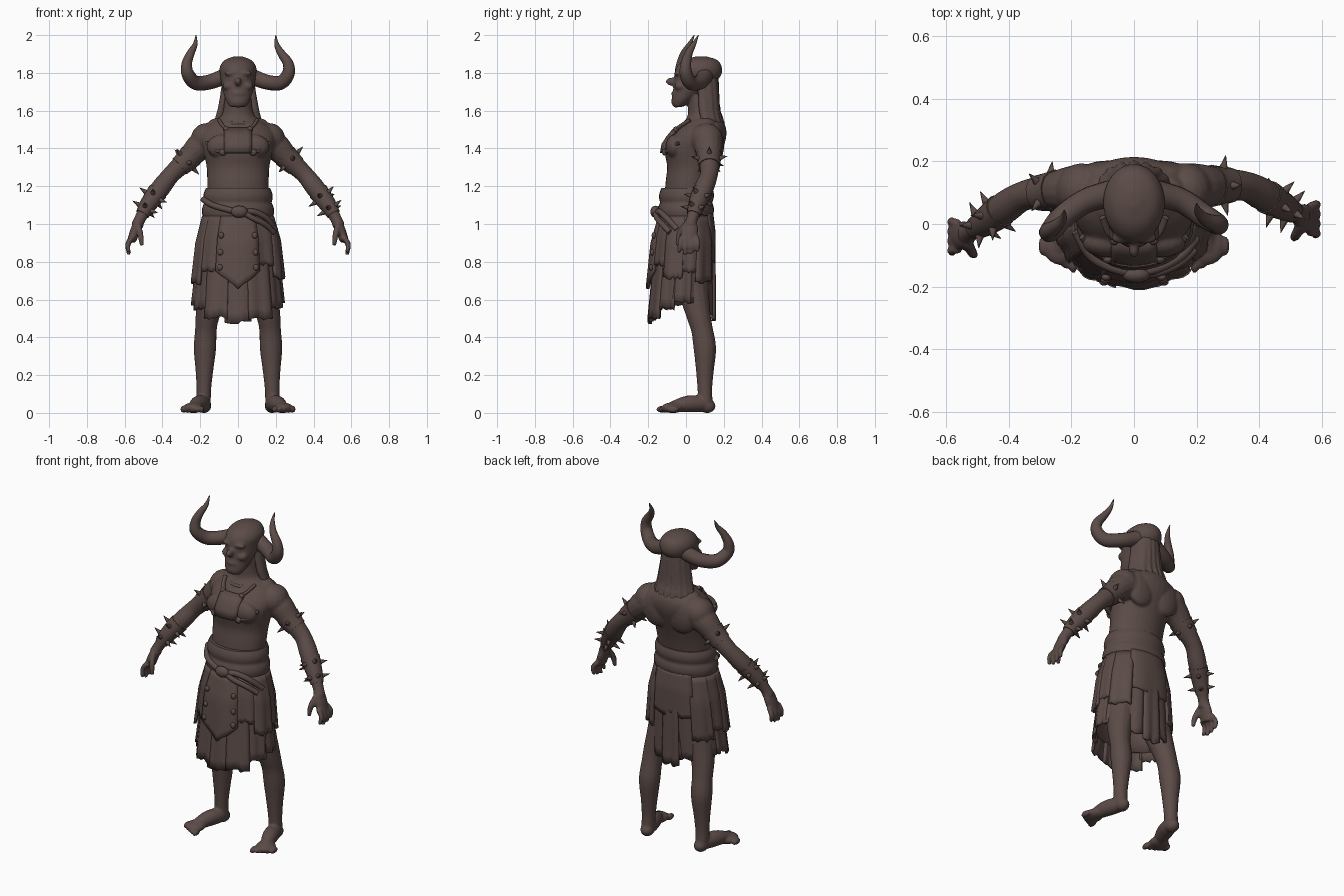
import bpy, bmesh, math, random
from mathutils import Vector, Matrix

random.seed(4)
if "Cube" in bpy.data.objects:
    bpy.data.objects.remove(bpy.data.objects["Cube"])

COLOR = (0.105, 0.071, 0.063, 1)
brown = bpy.data.materials.new("dark_brown")
brown.use_nodes = True
brown.diffuse_color = COLOR
bsdf = brown.node_tree.nodes["Principled BSDF"]
bsdf.inputs["Base Color"].default_value = COLOR
bsdf.inputs["Roughness"].default_value = 0.8


# ---------- helpers ----------
def finish(name, bm, thick=0):
    bmesh.ops.recalc_face_normals(bm, faces=bm.faces)
    mesh = bpy.data.meshes.new(name)
    bm.to_mesh(mesh)
    bm.free()
    mesh.materials.append(brown)
    ob = bpy.data.objects.new(name, mesh)
    bpy.context.collection.objects.link(ob)
    bpy.ops.object.select_all(action='DESELECT')
    ob.select_set(True)
    bpy.context.view_layer.objects.active = ob
    bpy.ops.object.shade_smooth_by_angle(angle=math.radians(50))
    if thick:
        mod = ob.modifiers.new("thickness", 'SOLIDIFY')
        mod.thickness = thick
        mod.offset = 0
    return ob


def fuse(ob, size):
    """Merge overlapping pieces into one soft skin."""
    mod = ob.modifiers.new("fuse", 'REMESH')
    mod.mode, mod.voxel_size, mod.use_smooth_shade = 'VOXEL', size, True
    soften = ob.modifiers.new("soften", 'SMOOTH')
    soften.factor, soften.iterations = 0.5, 4


def spline(pts, n=4):
    """Catmull-Rom samples through tuples of any length."""
    pts = [Vector(p) for p in pts]
    ext = [pts[0] * 2 - pts[1]] + pts + [pts[-1] * 2 - pts[-2]]
    out = []
    for a, b, c, d in zip(ext, ext[1:], ext[2:], ext[3:]):
        for k in range(n):
            t = k / n
            out.append((b * 2 + (c - a) * t + (a * 2 - b * 5 + c * 4 - d) * t * t
                        + (b * 3 - a - c * 3 + d) * t ** 3) * 0.5)
    return out + [pts[-1]]


def skin(bm, rings, caps=True):
    vs = [[bm.verts.new(p) for p in r] for r in rings]
    n = len(vs[0])
    for a, b in zip(vs, vs[1:]):
        for i in range(n):
            bm.faces.new((a[i], a[(i + 1) % n], b[(i + 1) % n], b[i]))
    if caps:
        bm.faces.new(vs[0][::-1])
        bm.faces.new(vs[-1])


def stack(bm, levels, sides=32):
    """Loft of level ellipses given as (z, y centre, x radius, y radius)."""
    turn = [math.tau * i / sides for i in range(sides)]
    skin(bm, [[(rx * math.cos(t), cy + ry * math.sin(t), z) for t in turn]
              for z, cy, rx, ry in levels])


def tube(bm, pts, sides=14, flat=1.0, side=(0, 1, 0), n=4):
    """Round tube through (x, y, z, radius); flat scales across the side axis."""
    path = spline([tuple(p) for p in pts], n)
    side, rings = Vector(side), []
    for i, p in enumerate(path):
        tan = (path[min(i + 1, len(path) - 1)] - path[max(i - 1, 0)]).to_3d().normalized()
        side = (side - side.project(tan)).normalized()
        up, r = tan.cross(side), max(p[3], 0.001)
        rings.append([p.to_3d() + side * r * math.cos(t) + up * r * flat * math.sin(t)
                      for t in (math.tau * k / sides for k in range(sides))])
    skin(bm, rings)


def blob(bm, loc, scale):
    bmesh.ops.create_uvsphere(bm, u_segments=16, v_segments=10, radius=1,
                              matrix=Matrix.Translation(loc) @ Matrix.Diagonal((*scale, 1)))


def spike(bm, base, d, length, r):
    m = Matrix.Translation(base + d * length / 2) @ d.to_track_quat('Z', 'Y').to_matrix().to_4x4()
    bmesh.ops.create_cone(bm, cap_ends=True, segments=8, radius1=r, radius2=0.001,
                          depth=length, matrix=m)


# ---------- body, fused into one skin ----------
torso = spline([(1.0, -.01, .15, .11), (1.2, .012, .162, .122), (1.3, .03, .166, .13),
                (1.39, .04, .185, .152), (1.45, .063, .2, .148), (1.5, .083, .185, .13),
                (1.54, .092, .135, .106), (1.58, .085, .085, .075), (1.68, .07, .068, .062)], 5)
head = spline([(1.62, -.042, .042, .026), (1.655, -.02, .064, .056), (1.72, .025, .084, .092),
               (1.78, .06, .094, .122), (1.83, .07, .097, .12), (1.868, .078, .07, .088),
               (1.888, .08, .02, .025)], 4)
ARM = [(.12, .11, 1.45, .085), (.2, .118, 1.41, .076), (.265, .122, 1.345, .06),
       (.35, .122, 1.265, .048), (.41, .095, 1.19, .052), (.47, .06, 1.11, .043),
       (.515, .035, 1.035, .031), (.535, .022, .99, .033)]
LEG = [(.1, .02, .88, .088), (.125, .035, .68, .084), (.16, .066, .52, .065),
       (.17, .085, .44, .058), (.175, .1, .34, .06), (.178, .1, .22, .047),
       (.181, .1, .12, .039), (.182, .104, .04, .039)]


def placed(pts, s):
    """Mirror for side s; the right arm reaches a little further forward."""
    out = []
    for x, y, z, *r in pts:
        reach = 0.055 * min(max((x - .15) / .35, 0), 1) if s < 0 else 0
        out.append((s * x, y - reach, z, *r))
    return out


body = bmesh.new()
stack(body, torso)
stack(body, head)
blob(body, (0, -.076, 1.754), (.017, .032, .022))     # nose
blob(body, (0, -.064, 1.69), (.034, .014, .012))      # lips
blob(body, (0, -.052, 1.648), (.042, .026, .032))     # chin
for s in (-1, 1):
    blob(body, (s * .036, -.042, 1.797), (.038, .022, .014))  # brow
    blob(body, (s * .036, -.044, 1.768), (.015, .012, .01))   # eye
    blob(body, (s * .048, -.027, 1.73), (.034, .035, .026))   # cheek
    blob(body, (s * .08, -.058, 1.41), (.087, .05, .065))     # chest muscle
    blob(body, (s * .085, .158, 1.43), (.095, .045, .11))     # shoulder blade
    blob(body, (s * .085, .105, 1.525), (.078, .058, .04))    # neck muscle
    blob(body, (s * .168, .108, 1.45), (.082, .087, .084))    # shoulder
    tube(body, placed(ARM, s))
    tube(body, placed([(.525, .028, 1.02, .031), (.543, .02, .97, .045),
                       (.563, .012, .91, .042)], s), flat=.58)
    for k in range(4):                                        # fingers
        y, drop = -.026 + .027 * k, .012 * abs(k - 1.3)
        tube(body, placed([(.56, y, .93, .015), (.583, y * 1.15, .885 + drop / 2, .0145),
                           (.577, y * 1.2 - .008, .833 + drop, .011)], s), sides=8)
    tube(body, placed([(.53, -.005, .995, .017), (.517, -.035, .945, .017),
                       (.508, -.045, .885, .012)], s), sides=8)
    tube(body, [(s * x, y, z, r) for x, y, z, r in LEG])
    blob(body, (s * .18, .112, .036), (.039, .045, .037))     # heel
    tube(body, [(s * .18, .128, .034, .028), (s * .186, .08, .047, .043),
                (s * .21, .005, .047, .044), (s * .238, -.08, .03, .028)], side=(1, 0, 0))
    blob(body, (s * .236, -.07, .027), (.055, .062, .028))
    for k in range(5):                                        # toes
        blob(body, (s * (.194 + .024 * k), -.126 + .014 * k, .019), (.015, .033, .019))
fuse(finish("body", body), .007)

# ---------- horns and hair ----------
for s, label in ((1, "left"), (-1, "right")):
    lean = .022 if s < 0 else 0           # the right horn curls in a little less
    bm = bmesh.new()
    tube(bm, [(s * x, y, z, r) for x, y, z, r in (
        (.06, .1, 1.785, .044), (.15, .075, 1.752, .04), (.225, .025, 1.748, .038),
        (.266, -lean, 1.795, .034), (.265 + lean / 4, -lean, 1.85, .028),
        (.228 + lean, .015 - lean, 1.905, .021), (.205 + lean, .04 - lean, 1.95, .013),
        (.2 + lean, .066 - lean, 2.0, .002))], n=6)
    finish(label + "_horn", bm)

bm = bmesh.new()
for k in range(-4, 5):
    a = math.radians(21 * k)
    sx, cy, w = math.sin(a), math.cos(a), random.uniform(.024, .032)
    tube(bm, [(sx * .06, .08 + cy * .07, 1.82, .022), (sx * .072, .085 + cy * .068, 1.7, w),
              (sx * .09, .09 + cy * .07, 1.6, w), (sx * .11, .1 + cy * .082, 1.53, .024),
              (sx * .115, .1 + cy * .085, 1.45 + .03 * (k % 2), .012)], sides=8, flat=.8)
fuse(finish("long_hair", bm), .007)


# ---------- chest harness ----------
def chest(x, z, lift):
    _, cy, rx, ry = min(torso, key=lambda v: abs(v[0] - z))
    return Vector((x, cy - ry * math.sqrt(max(1 - (x / rx) ** 2, .02)) - lift, z))


bm = bmesh.new()
grid = [[bm.verts.new(chest(.072 * i / 3, z, .016)) for i in range(-3, 4)]
        for z in (1.375, 1.42, 1.46, 1.505)]
for a, b in zip(grid, grid[1:]):
    for i in range(6):
        bm.faces.new((a[i], a[i + 1], b[i + 1], b[i]))
finish("chest_plate", bm, .02)

bm = bmesh.new()
for s in (-1, 1):
    for line in (((.06, 1.5), (.085, 1.525), (.1, 1.55)),
                 ((.07, 1.38), (.12, 1.39), (.165, 1.43))):
        tube(bm, [(*chest(s * x, z, .01), .013) for x, z in line], flat=.7)
    blob(bm, chest(s * .08, 1.38, .016), (.02, .014, .018))
    blob(bm, chest(s * .062, 1.5, .014), (.016, .014, .016))
arc = [math.radians(15 * k) for k in range(-7, 8)]
tube(bm, [(.112 * math.sin(t), .088 - .1 * math.cos(t), 1.545 - .015 * math.cos(t), .011)
          for t in arc], sides=8, side=(0, 0, 1), n=2)
finish("harness_straps", bm)


# ---------- waist wrap and skirt ----------
def around(a, z, lift=0.0):
    """Point on the flaring skirt; angle 0 is the front, +90 the model's left."""
    t, a = (1.2 - z) / .65, math.radians(a)
    return Vector(((.16 + .068 * t + lift) * math.sin(a),
                   .005 - .03 * t - (.125 + .03 * t + lift) * math.cos(a), z))


def panel(name, a, half, top, bottom, lift, point=0.0, jag=.01):
    """Hanging cloth that leaves the wrap flush and lifts away further down."""
    bm, rows, nu = bmesh.new(), 10, 8
    hem = [bottom + point * abs(i / 4 - 1) + random.uniform(-jag, jag) for i in range(nu + 1)]
    grid = []
    for j in range(rows + 1):
        v = j / rows
        grid.append([bm.verts.new(around(a + half * (i / 4 - 1), top + (hem[i] - top) * v,
                     .006 + lift * min(1, 2.5 * v) + .005 * v * math.cos(i * 1.2 + a)))
                     for i in range(nu + 1)])
    for r, q in zip(grid, grid[1:]):
        for i in range(nu):
            bm.faces.new((r[i], r[i + 1], q[i + 1], q[i]))
    finish(name, bm, .016)


bm = bmesh.new()
levels = []
for k in range(25):
    z = 1.19 - .23 * k / 24
    t, bulge = (1.2 - z) / .65, .009 + .009 * abs(math.sin(k * math.pi / 8))
    levels.append((z, .005 - .03 * t, .16 + .068 * t + bulge, .125 + .03 * t + bulge))
stack(bm, levels)
finish("waist_wrap", bm)

bm = bmesh.new()
skin(bm, [[around(a, z) for a in range(0, 360, 10)] for z in (1.0, .85, .7, .6)], False)
finish("underskirt", bm, .012)

for k in range(12):                       # long hanging strips, longest in front
    a = 30 * k
    c = math.cos(math.radians(a))
    drop = .095 if c > .9 else .075 if c > .8 else .02 if c > .4 else .05 if c < -.8 else 0
    panel("long_strip", a, 17, 1.02, .58 - drop + random.uniform(-.012, .012), .006 * (k % 2))
for s in (-1, 1):                         # shorter overlapping side and back flaps
    for i, (a, hem) in enumerate(((44, .77), (72, .7), (100, .73), (130, .68))):
        panel("side_flap", s * a, 17, 1.04, hem + .015 * s, .016 + .006 * (i % 2))
panel("back_wrap", 180, 38, 1.06, .8, .014)
panel("back_tail", 180, 13, 1.0, .495, .012)
panel("front_apron", 0, 29, 1.04, .66, .026, point=.09, jag=.004)

bm = bmesh.new()
for s in (-1, 1):
    for z in (.94, .85, .77):
        blob(bm, around(s * 23, z, .04), (.015, .012, .017))
finish("apron_studs", bm)

bm = bmesh.new()
tube(bm, [(*around(a, z, .02), .016) for a, z in
          ((-80, 1.13), (-45, 1.1), (-15, 1.075), (5, 1.06), (25, 1.065), (50, 1.03), (75, .97))])
tube(bm, [(*around(a, z, .03), .015) for a, z in ((0, 1.08), (20, 1.035), (42, 1.0), (62, .955))])
blob(bm, around(2, 1.065, .03), (.045, .026, .032))
finish("knotted_sash", bm)

# ---------- spiked arm bands ----------
for s, label in ((1, "left"), (-1, "right")):
    path = spline(placed(ARM, s), 8)
    for part, ids, count in (("upper_arm_band", (17,), 5), ("bracer", (37, 43), 5)):
        bm = bmesh.new()
        lo, hi = ids[0] - 3, ids[-1] + 3
        tube(bm, [(*p.to_3d(), p[3] + .004) for p in path[lo:hi + 1]], n=1)
        for i in ids:
            p, tan = path[i], (path[i + 1] - path[i - 1]).to_3d().normalized()
            u = tan.orthogonal().normalized()
            for k in range(count):
                d = Matrix.Rotation(math.tau * (k + i % 2 / 2) / count, 3, tan) @ u
                spike(bm, p.to_3d() + d * p[3], d, .043, .014)
        finish(label + "_" + part, bm)
